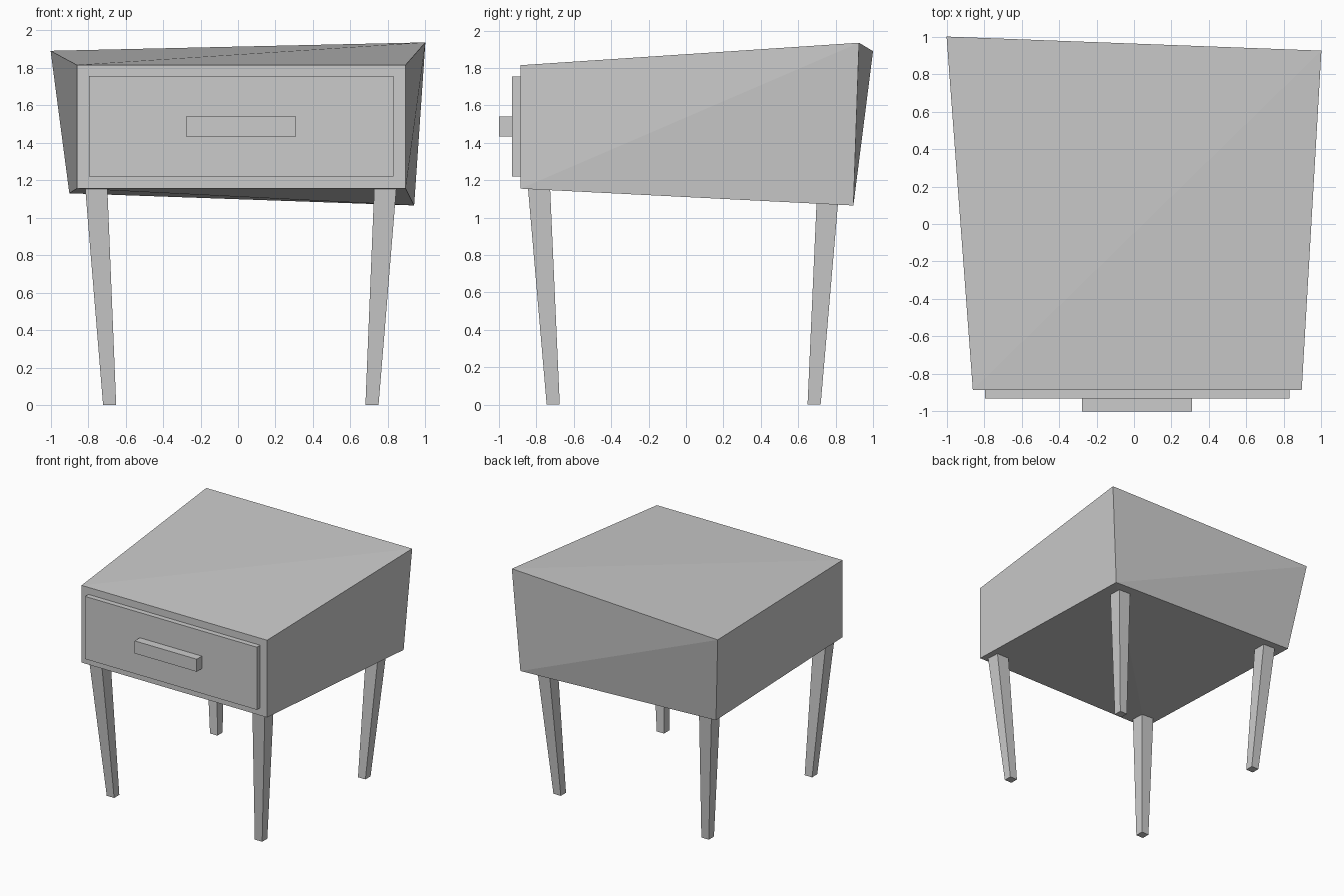
import bpy

if "Cube" in bpy.data.objects:
    bpy.data.objects.remove(bpy.data.objects["Cube"])

QUADS = [(3, 2, 1, 0), (4, 5, 6, 7), (0, 1, 5, 4), (1, 2, 6, 5), (2, 3, 7, 6), (3, 0, 4, 7)]


def add_mesh(name, verts, faces=QUADS):
    mesh = bpy.data.meshes.new(name)
    mesh.from_pydata(verts, [], faces)
    mesh.update()
    obj = bpy.data.objects.new(name, mesh)
    bpy.context.collection.objects.link(obj)
    return obj


def ring(cx, cy, z, hx, hy):
    return [(cx - hx, cy - hy, z), (cx + hx, cy - hy, z),
            (cx + hx, cy + hy, z), (cx - hx, cy + hy, z)]


def box(name, x0, x1, y0, y1, z0, z1):
    c = ((x0 + x1) / 2, (y0 + y1) / 2)
    h = ((x1 - x0) / 2, (y1 - y0) / 2)
    return add_mesh(name, ring(*c, z0, *h) + ring(*c, z1, *h))


# Skewed cabinet body: front left, front right, back right, back left
bottom = [(-0.86, -0.885, 1.155), (0.895, -0.885, 1.155), (0.94, 0.895, 1.065), (-0.90, 0.88, 1.13)]
top = [(-0.86, -0.885, 1.815), (0.895, -0.885, 1.815), (1.0, 0.925, 1.935), (-1.0, 1.0, 1.89)]
# The warped sides are split along their visible creases
body_faces = [(0, 1, 5, 4), (3, 0, 4, 7),
              (0, 2, 1), (0, 3, 2),
              (4, 5, 6), (4, 6, 7),
              (1, 2, 6), (1, 6, 5),
              (2, 3, 7), (2, 7, 6)]
add_mesh("cabinet_body", bottom + top, body_faces)

# Drawer front and its handle
box("drawer_front", -0.795, 0.83, -0.93, -0.885, 1.22, 1.755)
box("drawer_handle", -0.277, 0.31, -1.0, -0.93, 1.433, 1.54)

# Four tapered legs leaning inwards towards the floor
CX, CY = 0.015, -0.0125
for y_side, depth in ((-1, "front"), (1, "back")):
    for x_side, side in ((-1, "left"), (1, "right")):
        foot = ring(CX + x_side * 0.70, CY + y_side * 0.6975, 0.0, 0.035, 0.035)
        head = ring(CX + x_side * 0.771, CY + y_side * 0.773, 1.155, 0.059, 0.059)
        add_mesh(f"{depth}_{side}_leg", foot + head)
